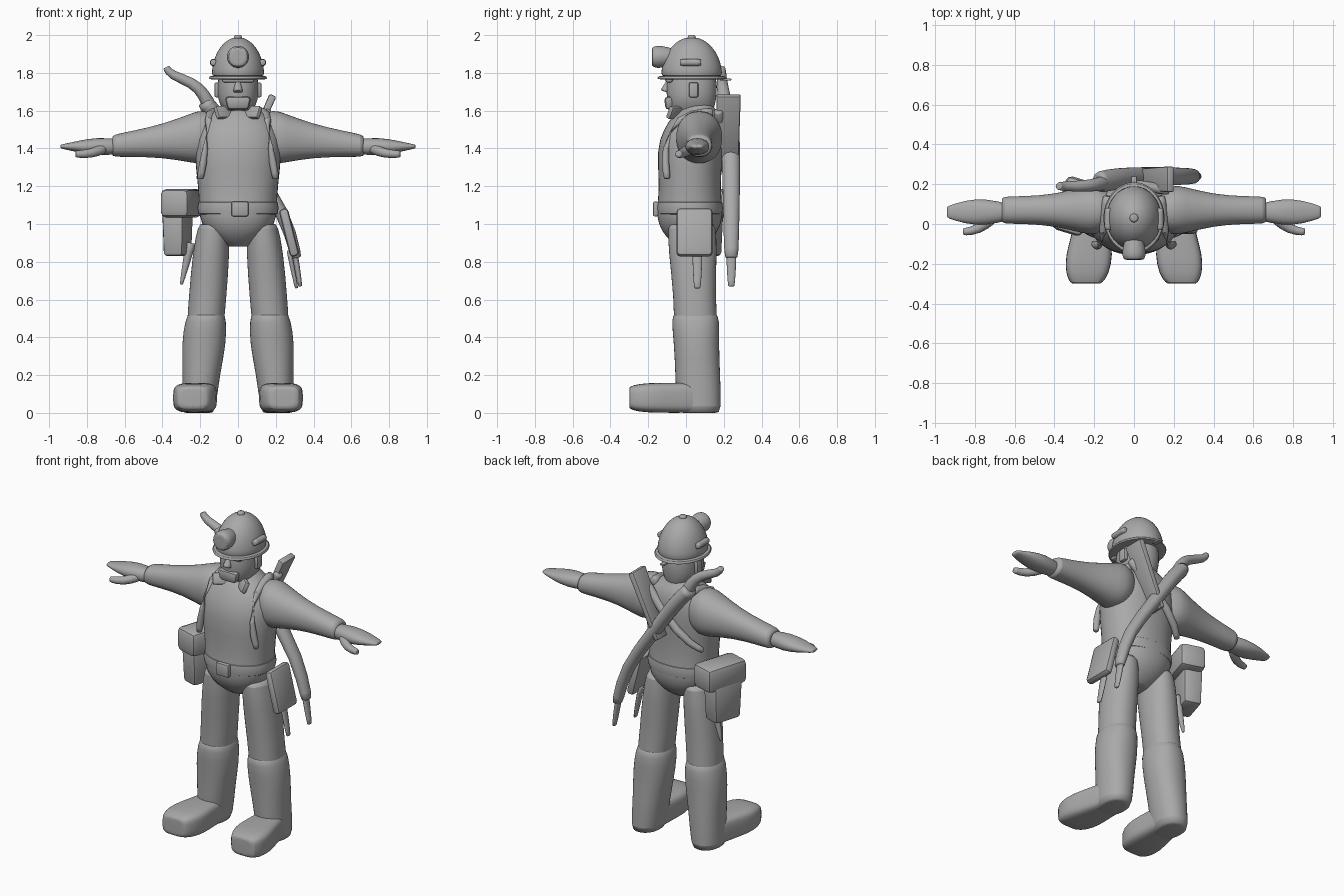
import bpy, bmesh
from math import cos, sin, pi, copysign, radians
from mathutils import Vector, Matrix

if "Cube" in bpy.data.objects:
    bpy.data.objects.remove(bpy.data.objects["Cube"])

GREY = (0.4, 0.4, 0.4, 1)
clay = bpy.data.materials.new("plain_grey")
clay.use_nodes = True
clay.diffuse_color = GREY
clay.node_tree.nodes["Principled BSDF"].inputs["Base Color"].default_value = GREY


def finish(name, mesh_data, smooth_angle, rounded):
    """Turn mesh data into a shaded object, optionally rounded by subdivision."""
    bmesh.ops.recalc_face_normals(mesh_data, faces=mesh_data.faces)
    mesh = bpy.data.meshes.new(name)
    mesh_data.to_mesh(mesh)
    mesh_data.free()
    part = bpy.data.objects.new(name, mesh)
    bpy.context.collection.objects.link(part)
    mesh.materials.append(clay)
    if rounded:
        part.modifiers.new("rounding", "SUBSURF").levels = 1
    bpy.ops.object.select_all(action="DESELECT")
    part.select_set(True)
    bpy.context.view_layer.objects.active = part
    bpy.ops.object.shade_smooth_by_angle(angle=radians(smooth_angle))


def skin(name, rings):
    """Bridge equal rings of points and close both ends."""
    mesh_data = bmesh.new()
    loops = [[mesh_data.verts.new(point) for point in ring] for ring in rings]
    for lower, upper in zip(loops, loops[1:]):
        for i in range(len(lower)):
            mesh_data.faces.new((lower[i - 1], lower[i], upper[i], upper[i - 1]))
    mesh_data.faces.new(loops[0])
    mesh_data.faces.new(loops[-1])
    finish(name, mesh_data, 60, rounded=True)


def loft(name, axis, centre, sections, squareness=2.2, side=1, count=20):
    """Sections are position and two half sizes; centre gives the spine at a position."""
    first, last = sections[0], sections[-1]
    inset = 0.8
    sections = [(first[0], first[1] * inset, first[2] * inset), *sections,
                (last[0], last[1] * inset, last[2] * inset)]
    rings = []
    for position, half_a, half_b in sections:
        middle_a, middle_b = centre(position)
        ring = []
        for i in range(count):
            turn = 2 * pi * (i + 0.5) / count
            c, s = (copysign(abs(f) ** (2 / squareness), f) for f in (cos(turn), sin(turn)))
            point = [middle_a + half_a * c, middle_b + half_b * s]
            point.insert("xyz".index(axis), position)
            ring.append((point[0] * side, point[1], point[2]))
        rings.append(ring)
    skin(name, rings)


def rod(name, path, start, end, side=1, flat=1, count=12):
    """Tapering rod along a path; flat narrows it sideways."""
    path = [Vector((x * side, y, z)) for x, y, z in path]
    final = len(path) - 1
    rings = []
    for k, point in enumerate(path):
        along = (path[min(k + 1, final)] - path[max(k - 1, 0)]).normalized()
        guide = Vector((0, 1, 0)) if abs(along.y) < 0.8 else Vector((0, 0, 1))
        across = along.cross(guide).normalized()
        depth = across.cross(along)
        radius = start + (end - start) * k / final
        ring = []
        for i in range(count):
            turn = 2 * pi * i / count
            ring.append(point + radius * (across * flat * cos(turn) + depth * sin(turn)))
        rings.append(ring)
    rings.insert(0, [path[0].lerp(point, 0.7) for point in rings[0]])
    rings.append([path[-1].lerp(point, 0.7) for point in rings[-1]])
    skin(name, rings)


def box(name, location, size, tilt=0, yaw=0, bevel=0.01, taper=1):
    """Bevelled box, scaled by taper at its foot, tilted about y then turned about z."""
    mesh_data = bmesh.new()
    bmesh.ops.create_cube(mesh_data, size=1)
    for vert in mesh_data.verts:
        scale = taper if vert.co.z < 0 else 1
        vert.co = Vector((vert.co.x * size[0] * scale, vert.co.y * size[1] * scale, vert.co.z * size[2]))
    bmesh.ops.bevel(mesh_data, geom=mesh_data.edges[:], offset=bevel, segments=2,
                    affect="EDGES", profile=0.5)
    placement = (Matrix.Translation(location) @ Matrix.Rotation(radians(yaw), 4, "Z")
                 @ Matrix.Rotation(radians(tilt), 4, "Y"))
    bmesh.ops.transform(mesh_data, matrix=placement, verts=mesh_data.verts)
    finish(name, mesh_data, 35, rounded=False)


# Spines that the body parts follow
def torso_spine(z):
    return 0, 0.02 + max(0, z - 1.4) * 0.2


def leg_spine(z):
    return 0.21 - 0.08 * z, 0.07 - 0.04 * z


def foot_spine(y):
    return 0.21 - 0.1 * y, 0.08


def arm_spine(x):
    return 0.07, 1.48 - 0.1 * x


def hand_spine(x):
    return 0.06, 1.41


def head_spine(z):
    return 0, 0.03


def lamp_spine(y):
    return 0, 1.885


# Torso, belt and buckle
loft("torso", "z", torso_spine, [
    (0.88, 0.06, 0.06), (0.93, 0.14, 0.13), (1, 0.2, 0.17), (1.08, 0.21, 0.18), (1.18, 0.21, 0.16),
    (1.4, 0.24, 0.18), (1.5, 0.22, 0.16), (1.57, 0.18, 0.13), (1.6, 0.11, 0.1), (1.64, 0.08, 0.07)])
loft("belt", "z", torso_spine, [(1.04, 0.22, 0.18), (1.13, 0.22, 0.18)])
box("buckle", (0.01, -0.16, 1.08), (0.09, 0.03, 0.08))

# Head with nose, brow and beard
loft("head", "z", head_spine, [
    (1.6, 0.08, 0.12), (1.66, 0.11, 0.13), (1.72, 0.11, 0.14), (1.85, 0.1, 0.12)])
rod("nose", [(0, -0.09, 1.76), (0, -0.11, 1.7)], start=0.01, end=0.03)
box("brow", (0, -0.09, 1.765), (0.17, 0.04, 0.03))
box("beard", (0, -0.09, 1.64), (0.14, 0.05, 0.07), bevel=0.02, taper=0.8)

# Helmet: a brim, a dome that follows a quarter circle, a knob and a lamp
loft("helmet_brim", "z", head_spine, [(1.765, 0.16, 0.19), (1.785, 0.155, 0.18)], squareness=2)
dome = [(1.78 + 0.21 * sin(a), 0.142 * cos(a), 0.165 * cos(a))
        for a in (pi * step / 16 for step in range(8))]
loft("helmet_dome", "z", head_spine, dome, squareness=2)
rod("helmet_knob", [(0, 0.03, 1.96), (0, 0.03, 2)], start=0.03, end=0.02)
loft("lamp", "y", lamp_spine, [
    (-0.18, 0.05, 0.05), (-0.16, 0.06, 0.06), (-0.13, 0.06, 0.06), (-0.05, 0.04, 0.04)], squareness=2)
box("helmet_clip", (0, 0.21, 1.765), (0.03, 0.06, 0.012), bevel=0.004)

# Paired parts
for side, label in ((1, "left_"), (-1, "right_")):
    loft(label + "arm", "x", arm_spine, [
        (0.1, 0.08, 0.1), (0.19, 0.13, 0.15), (0.25, 0.12, 0.13), (0.4, 0.08, 0.09),
        (0.55, 0.07, 0.07), (0.665, 0.07, 0.06)], side=side)
    loft(label + "hand", "x", hand_spine, [
        (0.62, 0.04, 0.04), (0.75, 0.07, 0.05), (0.85, 0.06, 0.03), (0.94, 0.03, 0.01)], side=side)
    rod(label + "thumb", [(0.71, 0.03, 1.4), (0.78, -0.03, 1.37), (0.86, -0.04, 1.37)],
        start=0.03, end=0.02, side=side)
    loft(label + "leg", "z", leg_spine, [
        (1, 0.08, 0.13), (0.86, 0.1, 0.13), (0.6, 0.1, 0.11), (0.45, 0.1, 0.12)], side=side)
    loft(label + "boot_shaft", "z", leg_spine, [
        (0.53, 0.09, 0.11), (0.5, 0.11, 0.13), (0.36, 0.12, 0.12), (0.22, 0.1, 0.12),
        (0, 0.09, 0.12)], side=side)
    loft(label + "boot_foot", "y", foot_spine, [
        (0.1, 0.08, 0.08), (-0.06, 0.1, 0.08), (-0.16, 0.12, 0.08), (-0.25, 0.11, 0.075),
        (-0.3, 0.08, 0.06)], squareness=4, side=side)
    box(label + "collar", (side * 0.07, -0.05, 1.59), (0.03, 0.12, 0.07), tilt=side * 25, yaw=side * 50)
    rod(label + "chest_strap", [
        (0.2, -0.1, 1.24), (0.17, -0.12, 1.4), (0.16, -0.06, 1.57), (0.13, 0.14, 1.59)],
        start=0.02, end=0.03, side=side)
    rod(label + "helmet_bolt", [(0.13, -0.03, 1.855), (0.13, 0.08, 1.855)],
        start=0.02, end=0.02, side=side)
    box(label + "ear", (side * 0.11, 0.04, 1.71), (0.03, 0.05, 0.08))

# Right hip satchel with its flap and hanging tool
box("satchel", (-0.32, 0.09, 0.95), (0.12, 0.2, 0.24), yaw=-17, bevel=0.02, taper=0.9)
box("satchel_flap", (-0.3, 0.09, 1.11), (0.16, 0.28, 0.15), yaw=-17, bevel=0.03)
rod("right_tool", [(-0.25, 0.08, 0.9), (-0.3, 0.08, 0.68)], start=0.03, end=0.01)

# Left hip pouch and hanging tool
box("left_pouch", (0.27, 0.045, 0.955), (0.05, 0.19, 0.26), tilt=-14, bevel=0.02)
rod("left_tool", [(0.27, 0.06, 0.86), (0.31, 0.06, 0.66)], start=0.03, end=0.02, flat=0.5)

# Long tool slung across the back
rod("slung_tool_body", [(-0.18, 0.21, 1.65), (-0.08, 0.23, 1.54), (0.06, 0.24, 1.32), (0.25, 0.24, 1.06),
                        (0.31, 0.24, 0.82)], start=0.06, end=0.04, flat=0.8)
rod("slung_tool_nozzle", [(0.3, 0.24, 0.85), (0.33, 0.24, 0.67)], start=0.03, end=0.02, flat=0.6)
rod("slung_tool_hook", [(-0.14, 0.21, 1.6), (-0.18, 0.2, 1.69), (-0.24, 0.19, 1.75), (-0.36, 0.19, 1.79),
                        (-0.38, 0.19, 1.83)], start=0.04, end=0.02)

# Sling hanging from the left shoulder and strap across the back
box("back_sling", (0.1, 0.225, 1.49), (0.04, 0.13, 0.42), tilt=24, taper=0.8)
rod("back_strap", [(0.17, 0.17, 1.6), (-0.1, 0.22, 1.33), (-0.21, 0.13, 1.24)], start=0.03, end=0.02)
